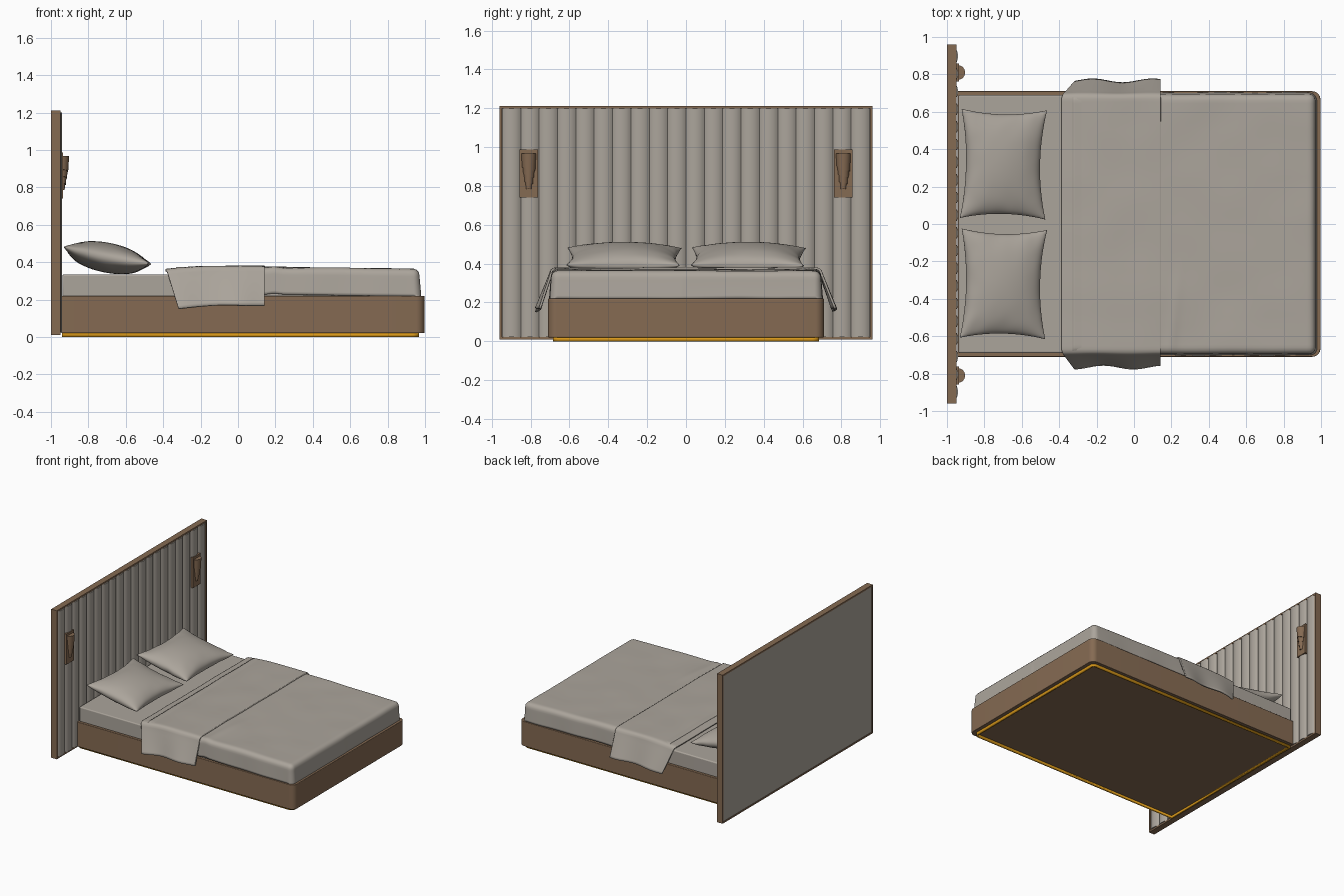
import bpy, bmesh, math
from mathutils import Matrix, Vector, noise

if "Cube" in bpy.data.objects:
    bpy.data.objects.remove(bpy.data.objects["Cube"])


def material(name, rgb):
    m = bpy.data.materials.new(name)
    m.diffuse_color = (*rgb, 1)
    m.use_nodes = True
    m.node_tree.nodes["Principled BSDF"].inputs["Base Color"].default_value = m.diffuse_color
    return m


WOOD = material("walnut wood", (0.235, 0.145, 0.085))
FABRIC = material("warm grey fabric", (0.41, 0.375, 0.33))
GOLD = material("brass gold", (0.68, 0.31, 0.01))


def finish(name, bm, mat, angle=35, fix=True):
    if fix:
        bmesh.ops.recalc_face_normals(bm, faces=bm.faces)
    me = bpy.data.meshes.new(name)
    bm.to_mesh(me)
    bm.free()
    me.materials.append(mat)
    me.shade_smooth()
    me.set_sharp_from_angle(angle=math.radians(angle))
    ob = bpy.data.objects.new(name, me)
    bpy.context.collection.objects.link(ob)
    return ob


def solidify(ob, t):
    m = ob.modifiers.new("thickness", 'SOLIDIFY')
    m.thickness, m.offset = t, -1


def box(name, x, y, z, mat):
    bm = bmesh.new()
    size = [b - a for a, b in (x, y, z)]
    mid = [(a + b) / 2 for a, b in (x, y, z)]
    bmesh.ops.create_cube(bm, size=1, matrix=Matrix.Translation(mid) @ Matrix.Diagonal((*size, 1)))
    return finish(name, bm, mat)


def footprint(x0, x1, hy, r, n=8):
    """Outline with rounded corners at the foot end only."""
    arc = [(r * math.sin(a), r * math.cos(a)) for a in (math.pi / 2 * i / n for i in range(n + 1))]
    foot = [(x1 - r + s, hy - r + c) for s, c in arc]
    return [(x0, hy)] + foot + [(x, -y) for x, y in reversed(foot)] + [(x0, -hy)]


def prism(name, pts, z0, z1, mat, caps=True, bevel=0):
    bm = bmesh.new()
    lo = [bm.verts.new((x, y, z0)) for x, y in pts]
    hi = [bm.verts.new((x, y, z1)) for x, y in pts]
    n = len(pts)
    for i in range(n):
        j = (i + 1) % n
        bm.faces.new((lo[j], lo[i], hi[i], hi[j]))
    if caps:
        bm.faces.new(lo)
        bm.faces.new(hi[::-1])
    ob = finish(name, bm, mat, fix=caps)
    if bevel:
        m = ob.modifiers.new("soft edge", 'BEVEL')
        m.width, m.segments, m.limit_method = bevel, 3, 'ANGLE'
    return ob


def drape(name, x0, x1, hy, hang, foot_hang, r, flare, top, skew=0, wave=0, t=0.01):
    """Cloth lying on the mattress and rolling down over its edges."""
    bm = bmesh.new()
    nx, ny = 90, 110
    X1, Y1 = x1 + foot_hang, hy + hang
    rows = []
    for i in range(nx + 1):
        row = []
        for j in range(ny + 1):
            px = x0 + (X1 - x0) * i / nx
            py = -Y1 + 2 * Y1 * j / ny
            cx, cy = min(px, x1), max(-hy, min(hy, py))
            off = Vector((px - cx, py - cy))
            d = min(off.length, hang)
            q = r * math.pi / 2
            if d < q:
                out, down = r * math.sin(d / r), r * (1 - math.cos(d / r))
            else:
                out, down = r + (d - q) * flare, r + d - q
            f = d / hang
            out += wave * f * math.sin(px * 17 + (2 if py < 0 else 0))
            if off.length > 0:
                off.normalize()
            fold = 0.004 * noise.noise((px * 4, py * 4, 3))
            sx = skew * f * (x1 - px) / (x1 - x0)
            row.append(bm.verts.new((cx + off.x * out + sx, cy + off.y * out,
                                     top(cx, cy) - down + fold)))
        rows.append(row)
    for i in range(nx):
        for j in range(ny):
            bm.faces.new((rows[i][j], rows[i + 1][j], rows[i + 1][j + 1], rows[i][j + 1]))
    ob = finish(name, bm, FABRIC, 60, fix=False)
    solidify(ob, t)
    return ob


# Headboard: wood frame, back panel, vertical padded channels
HY, Z0, Z1, E = 0.96, 0.01, 1.212, 0.013
for s, n in ((-1, "right"), (1, "left")):
    box("headboard_frame_" + n, (-1, -0.95), sorted((s * HY, s * (HY - E))), (Z0, Z1), WOOD)
box("headboard_frame_top", (-1, -0.95), (-HY + E, HY - E), (Z1 - E, Z1), WOOD)
box("headboard_frame_bottom", (-1, -0.95), (-HY + E, HY - E), (Z0, Z0 + E), WOOD)
box("headboard_back_panel", (-0.997, -0.965), (-HY + E, HY - E), (Z0 + E, Z1 - E), FABRIC)

CH, SEG, W = 20, 8, 0.945
edge = []
for i in range(CH * SEG + 1):
    bulge = abs(math.sin(math.pi * i / SEG)) ** 0.7
    edge.append((-0.959 + 0.018 * bulge, -W + 2 * W * i / (CH * SEG)))
prism("headboard_channels", [(-0.97, -W)] + edge + [(-0.97, W)], Z0 + E, Z1 - E, FABRIC)

# Wall lamps: back plate with stepped tapering cup cut on the slant
TIERS = [(0.885, 0.968, 0.034, 0.039), (0.85, 0.92, 0.028, 0.032),
         (0.815, 0.88, 0.022, 0.026), (0.785, 0.84, 0.015, 0.019)]
for s, n in ((-1, "right"), (1, "left")):
    y = 0.81 * s
    box("lamp_plate_" + n, (-0.96, -0.936), (y - 0.047, y + 0.047), (0.74, 0.987), WOOD)
    for k, (a, b, r0, r1) in enumerate(TIERS):
        bm = bmesh.new()
        bmesh.ops.create_cone(bm, cap_ends=True, segments=28, radius1=r0, radius2=r1, depth=b - a,
                              matrix=Matrix.Translation((-0.942, y, (a + b) / 2)))
        for v in bm.verts:
            if v.co.z < (a + b) / 2 and k < 3:
                v.co.z -= 0.3 * (v.co.y - y)
        finish(f"lamp_cup_{n}_{k + 1}", bm, WOOD)

# Bed base with brass plinth strip below
prism("bed_base", footprint(-0.945, 0.997, 0.71, 0.045), 0.02, 0.22, WOOD, bevel=0.004)
plinth = prism("plinth_strip", footprint(-0.94, 0.968, 0.685, 0.035), 0, 0.021, GOLD, caps=False)
solidify(plinth, 0.014)

# Mattress
prism("mattress", footprint(-0.938, 0.95, 0.69, 0.05), 0.215, 0.335, FABRIC, bevel=0.008)
for_blanket_x = -0.33


# Blanket and folded-over top section
def blanket_top(x, y):
    wrinkle = 0.012 * math.exp(-((x - 0.2 - 0.12 * (y + 0.6)) / 0.03) ** 2) * max(0, -y - 0.15)
    return 0.373 - 0.012 * max(0, x - 0.2) + wrinkle


def fold_top(x, y):
    return 0.38 - 0.018 * max(0.0, (-0.1 - x) / 0.29) ** 2


drape("blanket", for_blanket_x, 0.935, 0.66, 0.165, 0.165, 0.035, 0.07, blanket_top, wave=0.002)
drape("blanket_fold", -0.388, 0.143, 0.672, 0.225, 0, 0.03, 0.37, fold_top, skew=0.07, wave=0.01, t=0.012)

# Pillows: pinched cushions leaning back towards the headboard
for s, n in ((-1, "right"), (1, "left")):
    bm = bmesh.new()
    for side in (1, -1):
        start = len(bm.verts)
        bmesh.ops.create_grid(bm, x_segments=36, y_segments=36, size=1)
        bm.verts.ensure_lookup_table()
        for v in bm.verts[start:]:
            u, w = (math.sin(math.pi / 2 * c) for c in v.co.xy)
            puff = (max(0, 1 - u * u) * max(0, 1 - w * w)) ** 0.45
            crease = 0.006 * noise.noise((u * 3, w * 3 + s, 7)) * (1 - puff)
            v.co = (0.233 * u * (1 - 0.14 * (1 - w * w)),
                    0.292 * w * (1 - 0.09 * (1 - u * u)),
                    side * 0.08 * puff + crease + 0.012 * u * u * w * w)
    bmesh.ops.remove_doubles(bm, verts=bm.verts, dist=0.0004)
    bmesh.ops.transform(bm, verts=bm.verts, matrix=Matrix.Translation((-0.7, 0.32 * s, 0.424))
                        @ Matrix.Rotation(math.radians(11), 4, 'Y') @ Matrix.Rotation(math.radians(-1), 4, 'Z'))
    finish("pillow_" + n, bm, FABRIC, 60)
